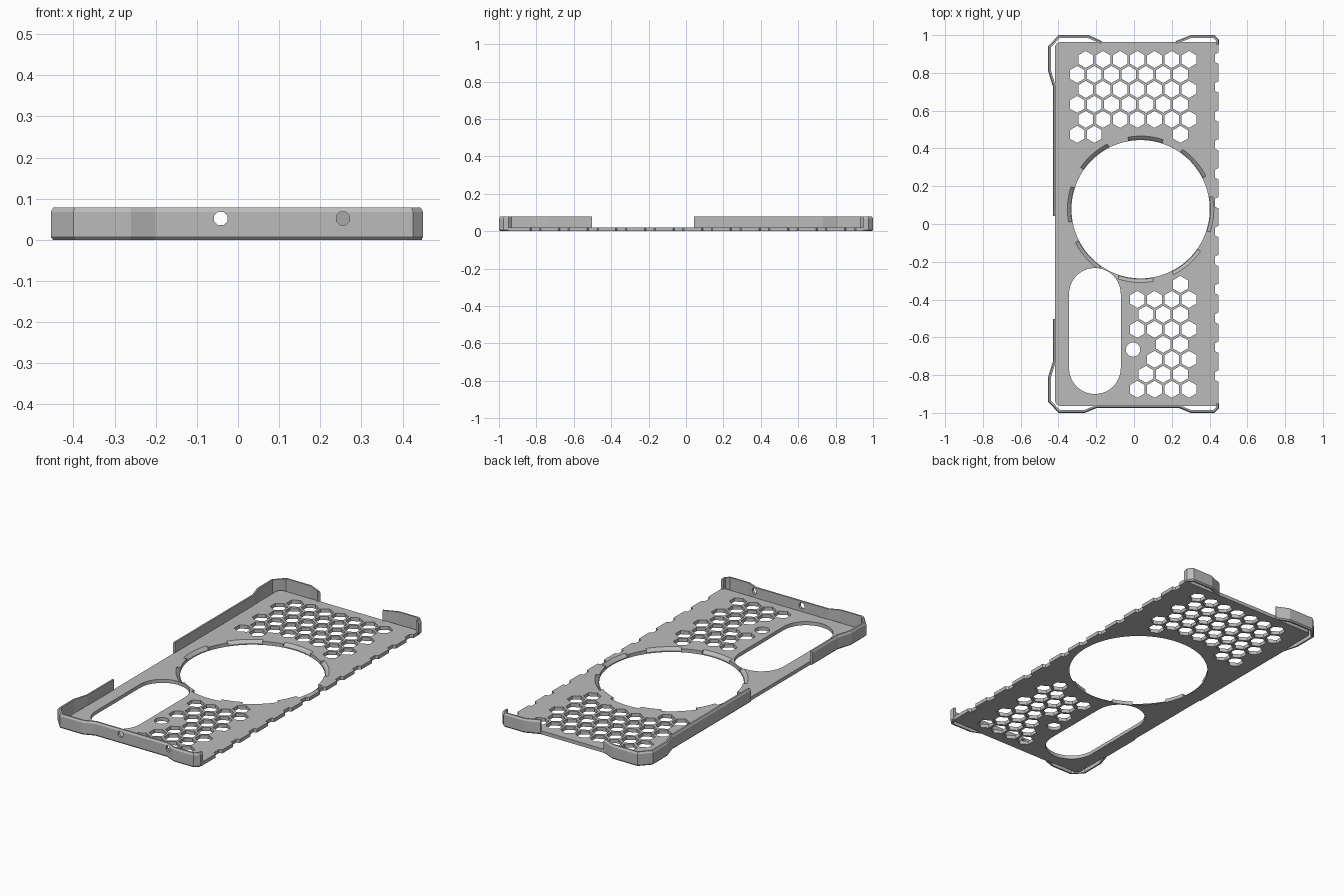
import bpy, bmesh, math
from mathutils import Vector

cube = bpy.data.objects.get("Cube")
if cube:
    bpy.data.objects.remove(cube, do_unlink=True)

grey = bpy.data.materials.new("plain_grey")
grey.use_nodes = True
colour = (0.5, 0.5, 0.5, 1)
grey.diffuse_color = colour
grey.node_tree.nodes["Principled BSDF"].inputs["Base Color"].default_value = colour

PLATE_H, WALL_H, WALL_T = 0.02, 0.078, 0.015


def make_object(name, bm):
    bmesh.ops.recalc_face_normals(bm, faces=bm.faces)
    mesh = bpy.data.meshes.new(name)
    bm.to_mesh(mesh)
    bm.free()
    mesh.materials.append(grey)
    obj = bpy.data.objects.new(name, mesh)
    bpy.context.collection.objects.link(obj)
    return obj


def loft(bm, loops):
    """Closed solid through equally long loops of points."""
    rings = [[bm.verts.new(p) for p in loop] for loop in loops]
    n = len(rings[0])
    for a, b in zip(rings, rings[1:]):
        for i in range(n):
            j = (i + 1) % n
            bm.faces.new((a[i], a[j], b[j], b[i]))
    bm.faces.new(rings[0][::-1])
    bm.faces.new(rings[-1])


def prism(bm, outline, z0, z1):
    loft(bm, [[(x, y, z) for x, y in outline] for z in (z0, z1)])


def arc(cx, cy, r, start, end, steps):
    angles = [math.radians(start + (end - start) * i / steps) for i in range(steps + 1)]
    return [(cx + r * math.cos(a), cy + r * math.sin(a)) for a in angles]


def cut(obj, bm):
    cutter = make_object("cutter", bm)
    cutter.hide_render = True
    mod = obj.modifiers.new("cut", "BOOLEAN")
    mod.operation, mod.solver, mod.object = "DIFFERENCE", "EXACT", cutter
    bpy.context.view_layer.objects.active = obj
    bpy.ops.object.modifier_apply(modifier=mod.name)
    bpy.data.objects.remove(cutter, do_unlink=True)


# Back plate with rounded left corners and a toothed right edge
LEFT, RIGHT, END = -0.418, 0.447, 0.963
outline = arc(LEFT + 0.03, END - 0.03, 0.03, 90, 180, 6)
outline += arc(LEFT + 0.03, -END + 0.03, 0.03, 180, 270, 6)
outline.append((RIGHT, -END))
for i in range(12):
    y = -0.805 + i * 0.153
    outline += [(RIGHT, y - 0.03), (RIGHT - 0.017, y - 0.022),
                (RIGHT - 0.017, y + 0.022), (RIGHT, y + 0.03)]
outline.append((RIGHT, END))
bm = bmesh.new()
prism(bm, outline, 0, PLATE_H)
plate = make_object("back_plate", bm)

# Honeycomb vents: row number, first column, last column (half pitches)
PITCH, ROW = 0.0911, 0.0793
upper = [(0, 1, 13), (1, 0, 12), (2, 1, 13), (3, 0, 12), (4, 1, 13), (5, 0, 2), (5, 12, 12)]
lower = [(0, 7, 13), (1, 8, 12), (2, 9, 13), (3, 10, 12), (4, 7, 13),
         (5, 8, 12), (6, 7, 13), (7, 12, 12)]
bm = bmesh.new()
for rows, y0, step in ((upper, 0.871, -ROW), (lower, -0.875, ROW)):
    for row, first, last in rows:
        for col in range(first, last + 1, 2):
            hexagon = arc(-0.301 + col * PITCH / 2, y0 + row * step, 0.045, 30, 330, 5)
            prism(bm, hexagon, -0.1, 0.1)
# Small round hole
prism(bm, arc(-0.005, -0.665, 0.038, 0, 345, 23), -0.1, 0.1)
cut(plate, bm)

# Camera opening
bm = bmesh.new()
CAM_X, CAM_R = -0.207, 0.137
prism(bm, arc(CAM_X, -0.37, CAM_R, 0, 180, 20) + arc(CAM_X, -0.763, CAM_R, 180, 360, 20), -0.1, 0.1)
cut(plate, bm)

# Large round opening
RING_X, RING_Y, RING_R = 0.035, 0.078, 0.366
bm = bmesh.new()
prism(bm, arc(RING_X, RING_Y, RING_R, 0, 357, 119), -0.1, 0.1)
cut(plate, bm)

# Sloped recesses around the round opening
bm = bmesh.new()
for i in range(8):
    mid = i * 45 - 4
    loops = []
    for z, r in ((0.004, RING_R + 0.004), (0.024, RING_R + 0.026)):
        ring = arc(RING_X, RING_Y, r, mid - 14, mid + 14, 8)
        ring += arc(RING_X, RING_Y, RING_R - 0.05, mid + 14, mid - 14, 8)
        loops.append([(x, y, z) for x, y in ring])
    loft(bm, loops)
cut(plate, bm)


# Bumper walls: chamfered section swept along the outer edge
def wall(name, path):
    """Path runs with the inside of the case on its right."""
    section = [(0.006, 0), (0, 0.007), (0, WALL_H - 0.01), (0.006, WALL_H),
               (WALL_T, WALL_H), (WALL_T, 0)]
    pts = [Vector(p) for p in path]
    dirs = [(b - a).normalized() for a, b in zip(pts, pts[1:])]
    loops = []
    for i, p in enumerate(pts):
        n1, n2 = [Vector((d.y, -d.x)) for d in (dirs[max(i - 1, 0)], dirs[min(i, len(dirs) - 1)])]
        mitre = (n1 + n2) / (1 + n1.dot(n2))
        loops.append([(p.x + mitre.x * d, p.y + mitre.y * d, z) for d, z in section])
    bm = bmesh.new()
    loft(bm, loops)
    return make_object(name, bm)


wall("back_right_bumper", [(-0.43, 0.042), (-0.43, 0.73), (-0.455, 0.81), (-0.455, 0.94),
                           (-0.40, 1), (-0.24, 1), (-0.17, 0.968)])
wall("back_left_bumper", [(0.22, 0.968), (0.30, 1), (0.425, 1), (0.45, 0.975), (0.45, 0.95)])
front = wall("front_wall", [(0.45, -0.95), (0.45, -0.975), (0.425, -1), (0.30, -1), (0.24, -0.975),
                            (-0.20, -0.975), (-0.26, -1), (-0.40, -1), (-0.455, -0.94),
                            (-0.455, -0.81), (-0.43, -0.73), (-0.43, -0.502)])

# Two small ports through the front wall
bm = bmesh.new()
for x in (-0.042, 0.255):
    ring = arc(x, 0.052, 0.0175, 22.5, 337.5, 7)
    loft(bm, [[(px, y, pz) for px, pz in ring] for y in (-1.1, -0.9)])
cut(front, bm)
